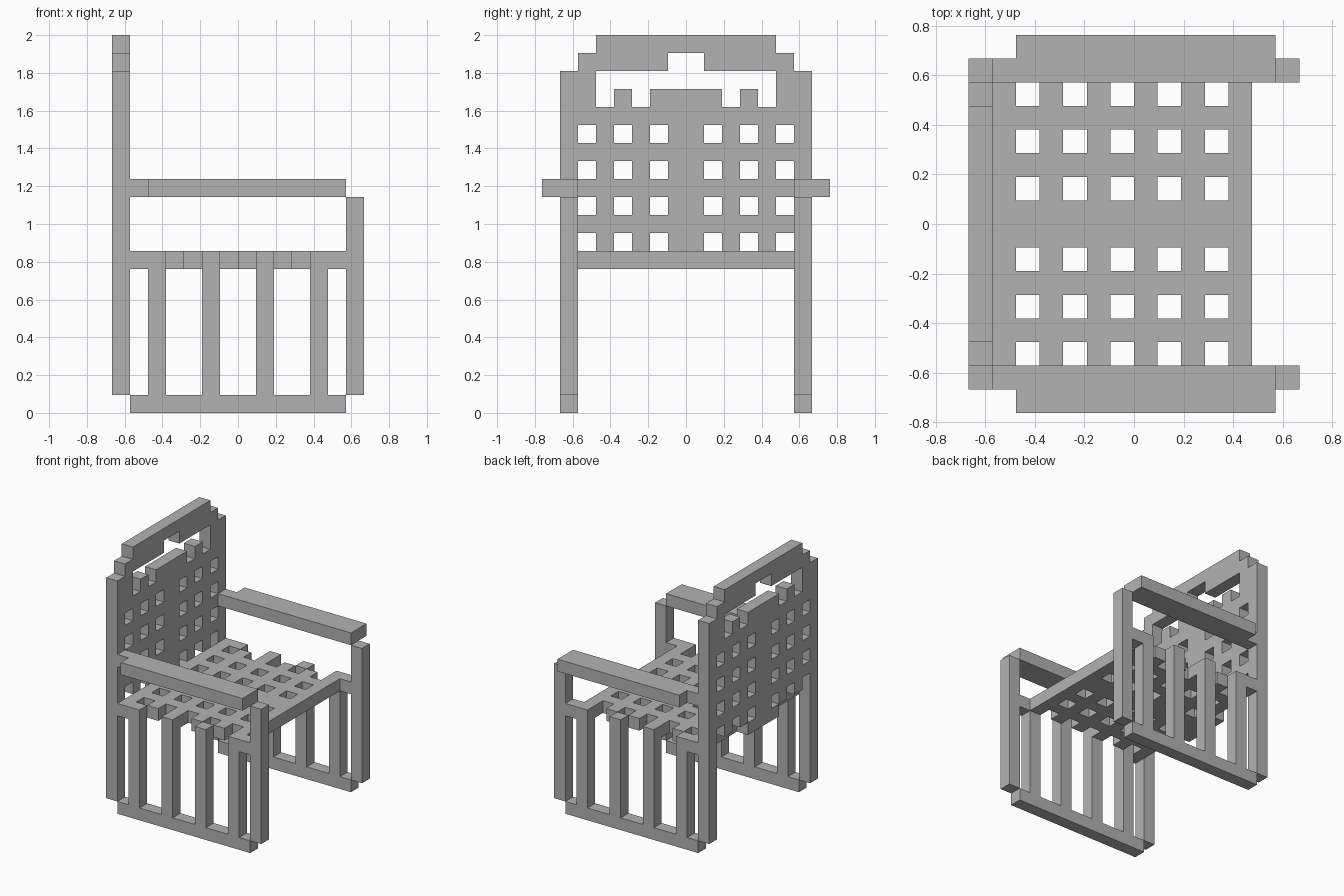
import bpy, bmesh
from mathutils import Vector

if "Cube" in bpy.data.objects:
    bpy.data.objects.remove(bpy.data.objects["Cube"], do_unlink=True)

U = 2 / 21                       # one block
ORIGIN = Vector((-7, -8, 0))     # corner of the block grid

grey = bpy.data.materials.new("plain grey")
grey.use_nodes = True
COLOUR = (0.448, 0.448, 0.448, 1)
grey.diffuse_color = COLOUR
grey.node_tree.nodes["Principled BSDF"].inputs["Base Color"].default_value = COLOUR


def block(x, y, z):
    """Cells in a box; each argument is an inclusive (first, last) range."""
    return {(i, j, k) for i in range(x[0], x[1] + 1)
            for j in range(y[0], y[1] + 1) for k in range(z[0], z[1] + 1)}


def mirrored(cells):
    """Add the same cells on the opposite side of the chair."""
    return cells | {(i, 15 - j, k) for i, j, k in cells}


def build(name, cells):
    """Skin a set of cells with outer faces only, then join flat faces."""
    bm = bmesh.new()
    corners = {}

    def vert(p):
        if p not in corners:
            corners[p] = bm.verts.new((Vector(p) + ORIGIN) * U)
        return corners[p]

    for c in sorted(cells):
        for axis in range(3):
            a, b = (axis + 1) % 3, (axis + 2) % 3
            for side in (0, 1):
                near = list(c)
                near[axis] += 2 * side - 1
                if tuple(near) in cells:
                    continue
                ring = []
                for s, t in ((0, 0), (1, 0), (1, 1), (0, 1)):
                    p = list(c)
                    p[axis] += side
                    p[a] += s
                    p[b] += t
                    ring.append(vert(tuple(p)))
                bm.faces.new(ring if side else ring[::-1])
    bmesh.ops.dissolve_limit(bm, angle_limit=0.01, verts=bm.verts, edges=bm.edges)
    bmesh.ops.triangulate(bm, faces=[f for f in bm.faces if len(f.verts) > 4])
    mesh = bpy.data.meshes.new(name)
    bm.to_mesh(mesh)
    bm.free()
    mesh.materials.append(grey)
    bpy.context.collection.objects.link(bpy.data.objects.new(name, mesh))


HOLES = (2, 4, 6, 9, 11, 13)     # lattice columns across the chair

# Lattice seat
build("seat", {c for c in block((1, 11), (2, 13), (8, 8))
               if not (c[1] in HOLES and c[0] in range(2, 11, 2))})

# Lattice backrest with teeth above and below
back = {c for c in block((0, 0), (2, 13), (9, 16))
        if not (c[1] in HOLES and c[2] in range(9, 16, 2))}
back |= block((0, 0), (6, 9), (17, 17)) | mirrored(block((0, 0), (4, 4), (17, 17)))
back |= block((0, 0), (6, 9), (8, 8))
build("backrest", back)

# Stepped top rail
build("top_rail", block((0, 0), (3, 12), (20, 20))
      | mirrored(block((0, 0), (2, 6), (19, 19)) | block((0, 0), (2, 2), (17, 18))))

# Legs, runners, slats and arms on each side
for side, flip in (("right", False), ("left", True)):
    parts = {
        "back_post": block((0, 0), (1, 1), (1, 18)),
        "front_leg": block((13, 13), (1, 1), (1, 11)),
        "runner": block((1, 12), (1, 1), (0, 0)),
        "armrest": block((1, 12), (1, 1), (12, 12)) | block((2, 12), (0, 0), (12, 12)),
        "seat_brackets": block((1, 1), (1, 1), (8, 8)) | block((12, 12), (1, 1), (8, 8)),
    }
    for n, x in enumerate((2, 5, 8, 11)):
        parts[f"slat_{n + 1}"] = block((x, x), (1, 1), (1, 8))
    for name, cells in parts.items():
        if flip:
            cells = {(i, 15 - j, k) for i, j, k in cells}
        build(f"{side}_{name}", cells)
